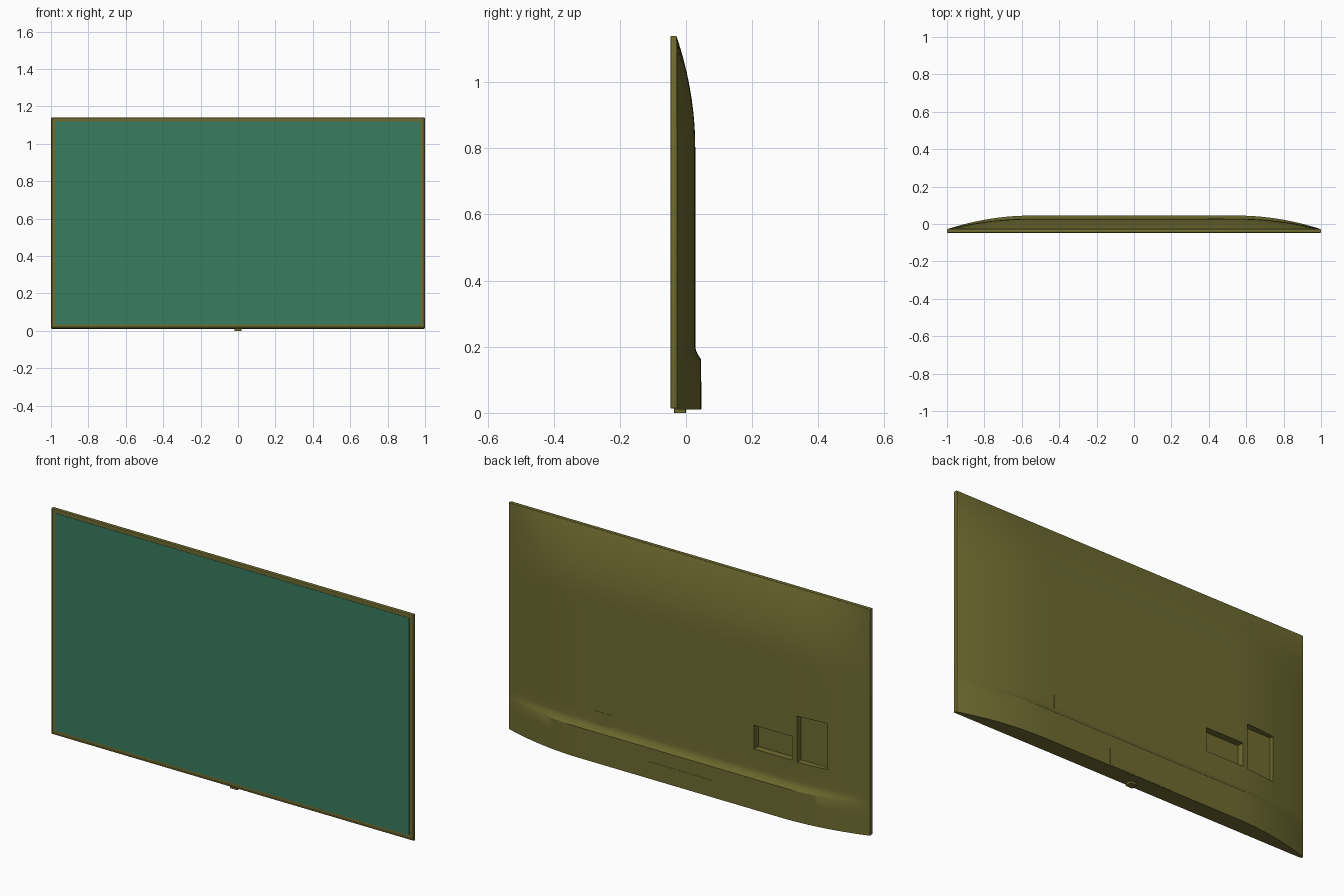
import bpy, bmesh, math

if "Cube" in bpy.data.objects:
    bpy.data.objects.remove(bpy.data.objects["Cube"])

def material(name, rgb):
    m = bpy.data.materials.new(name)
    m.diffuse_color = (*rgb, 1)
    m.use_nodes = True
    m.node_tree.nodes["Principled BSDF"].inputs["Base Color"].default_value = m.diffuse_color
    return m

OLIVE = material("olive_plastic", (0.16, 0.15, 0.03))
GREEN = material("screen_green", (0.04, 0.20, 0.115))

def finish(name, bm, mat, smooth=True):
    bmesh.ops.recalc_face_normals(bm, faces=bm.faces[:])
    me = bpy.data.meshes.new(name)
    bm.to_mesh(me)
    bm.free()
    ob = bpy.data.objects.new(name, me)
    bpy.context.collection.objects.link(ob)
    me.materials.append(mat)
    if smooth:
        bpy.ops.object.select_all(action='DESELECT')
        ob.select_set(True)
        bpy.context.view_layer.objects.active = ob
        bpy.ops.object.shade_smooth_by_angle(angle=math.radians(30))
    return ob

def box_bm(x, y, z):
    bm = bmesh.new()
    bmesh.ops.create_cube(bm, size=1)
    for v in bm.verts:
        for i, (a, b) in enumerate((x, y, z)):
            v.co[i] = a if v.co[i] < 0 else b
    return bm

def box(name, x, y, z, mat=OLIVE):
    return finish(name, box_bm(x, y, z), mat, False)

# Front frame: bevelled slab with a narrow rim and a sunken bezel
bm = box_bm((-1, 1), (-0.047, -0.028), (0.013, 1.14))
bmesh.ops.bevel(bm, geom=bm.edges[:], offset=0.004, segments=2, profile=0.5, affect='EDGES')
front = min(bm.faces, key=lambda f: f.calc_center_median().y - f.calc_area())
front = min((f for f in bm.faces if f.calc_area() > 1), key=lambda f: f.calc_center_median().y)
bmesh.ops.inset_region(bm, faces=[front], thickness=0.003)
bmesh.ops.translate(bm, verts=front.verts[:], vec=(0, 0.004, 0))
finish("front_frame", bm, OLIVE)

# Screen panel
box("screen", (-0.976, 0.976), (-0.0445, -0.036), (0.034, 1.118), GREEN)

# Back shell: curved surface with two connector recesses
FRONT_Y, BASE_Y = -0.036, -0.028
RECESSES = [(-0.605, -0.395, 0.303, 0.422), (-0.79, -0.632, 0.30, 0.53)]

def shell_y(x, z):
    side = 1 - max(0, (abs(x) - 0.55) / 0.45) ** 2
    top = 1 - max(0, (z - 0.8) / 0.337) ** 2
    t = min(1, max(0, (z - 0.163) / 0.042))
    return BASE_Y + side * (0.056 * top + 0.017 * (1 - t) ** 2)

def lines(base, extra):
    out = [v for v in base if all(abs(v - e) > 0.008 for e in extra)]
    return sorted(set(out + extra))

xs = lines([-0.998 + 1.996 * i / 64 for i in range(65)],
           [v for r in RECESSES for v in r[:2]])
zs = lines([0.01, 0.06, 0.11, 0.163, 0.1715, 0.18, 0.1885, 0.197, 0.206, 0.25]
           + [0.35 + 0.09 * i for i in range(5)]
           + [0.8 + 0.337 * i / 16 for i in range(17)],
           sorted({v for r in RECESSES for v in r[2:]}))
bm = bmesh.new()
grid = [[bm.verts.new((x, shell_y(x, z), z)) for x in xs] for z in zs]
for a, b in zip(grid, grid[1:]):
    for i in range(len(xs) - 1):
        bm.faces.new((a[i], a[i + 1], b[i + 1], b[i]))
# Rim walls running forward into the frame
rim = bmesh.ops.extrude_edge_only(bm, edges=[e for e in bm.edges if e.is_boundary])
for v in rim["geom"]:
    if isinstance(v, bmesh.types.BMVert):
        v.co.y = FRONT_Y
# Recess pockets with flat floors
for x0, x1, z0, z1 in RECESSES:
    inside = []
    for f in bm.faces:
        c = f.calc_center_median()
        if x0 < c.x < x1 and z0 < c.z < z1 and c.y > -0.02:
            inside.append(f)
    res = bmesh.ops.extrude_face_region(bm, geom=inside)
    for v in res["geom"]:
        if isinstance(v, bmesh.types.BMVert):
            v.co.y = -0.006
    bmesh.ops.delete(bm, geom=[f for f in inside if f.is_valid], context='FACES')
finish("back_shell", bm, OLIVE)

# Nearly flush cover plates on the back
box("stand_cover", (-0.175, 0.175), (0.03, 0.0462), (0.012, 0.095))
box("cable_cover", (0.395, 0.484), (0.01, 0.0292), (0.16, 0.26))

# Small sensor tab under the bottom edge
bm = box_bm((-0.02, 0.02), (-0.036, 0.0), (0.0, 0.02))
bmesh.ops.bevel(bm, geom=[e for e in bm.edges if abs(e.verts[0].co.z - e.verts[1].co.z) > 0.01],
                offset=0.004, segments=2, profile=0.5, affect='EDGES')
finish("sensor_tab", bm, OLIVE)
